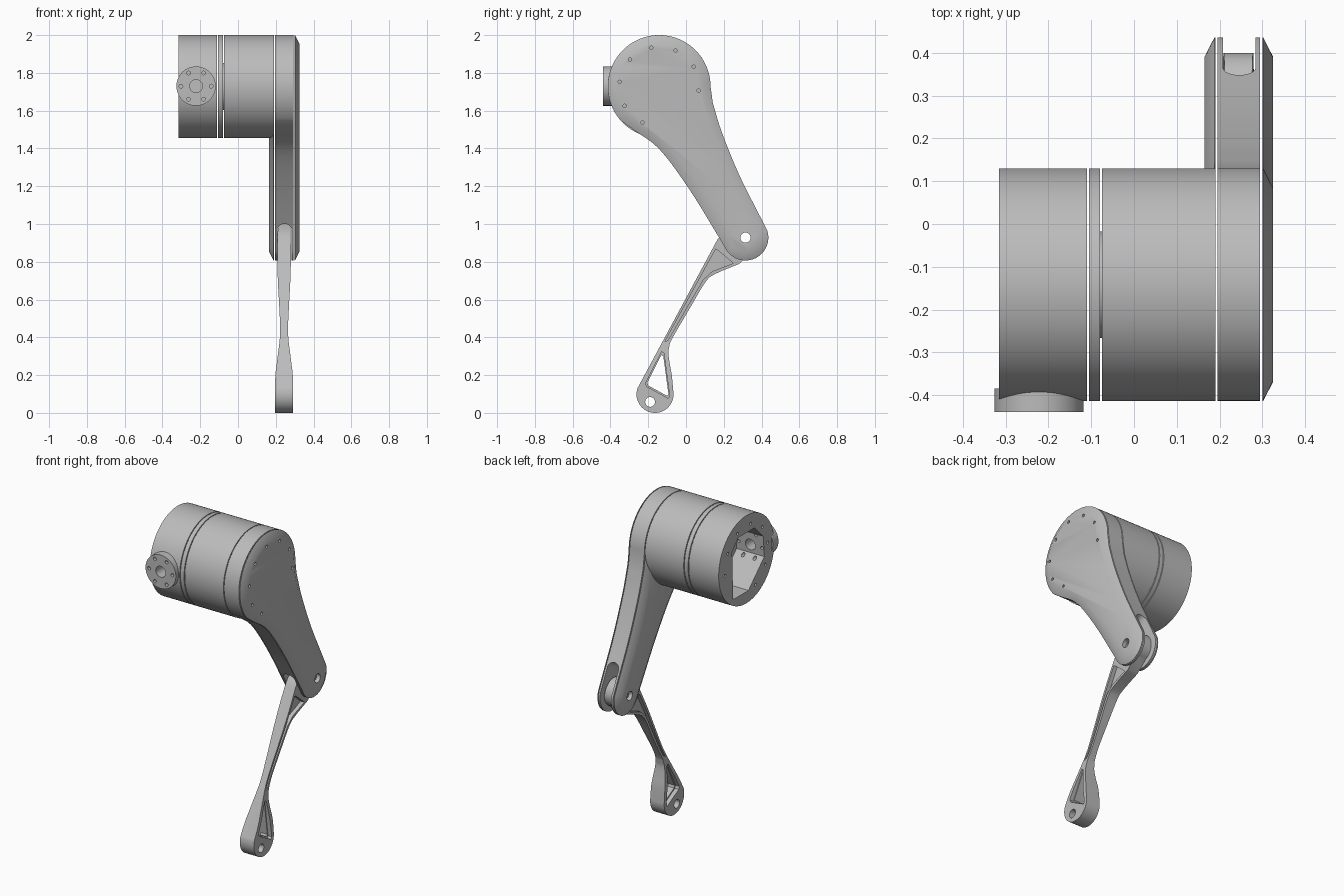
import bpy, bmesh
from math import cos, sin, radians
from mathutils import Vector

cube = bpy.data.objects.get("Cube")
if cube:
    bpy.data.objects.remove(cube, do_unlink=True)

grey = bpy.data.materials.new("metal_grey")
grey.use_nodes = True
grey.diffuse_color = (0.5, 0.5, 0.5, 1)
grey.node_tree.nodes["Principled BSDF"].inputs["Base Color"].default_value = (0.5, 0.5, 0.5, 1)

HIP, KNEE, FOOT = (-0.142, 1.728), (0.315, 0.928), (-0.164, 0.098)
FLANGE = (-0.222, 1.73)
R = 0.272
MID = 0.244  # x of the leg's middle plane


def arc(c, r, a0, a1, n):
    return [(c[0] + r * cos(radians(a0 + (a1 - a0) * i / n)),
             c[1] + r * sin(radians(a0 + (a1 - a0) * i / n))) for i in range(n + 1)]


def circle(c, r, n=24):
    return arc(c, r, 0, 360, n)[:-1]


def spline(pts, steps=5):
    """Catmull-Rom curve through the points."""
    p = [Vector(q) for q in pts]
    p = [2 * p[0] - p[1]] + p + [2 * p[-1] - p[-2]]
    out = []
    for a, b, c, d in zip(p, p[1:], p[2:], p[3:]):
        for i in range(steps):
            t = i / steps
            out.append(tuple(0.5 * (2 * b + (c - a) * t + (2 * a - 5 * b + 4 * c - d) * t * t
                                    + (3 * b - a - 3 * c + d) * t ** 3)))
    return out + [tuple(p[-2])]


def prism(name, outlines, lo, hi, axis="x", chamfer=None):
    """Extrude outlines along an axis; chamfer = (inset, rise) on the far cap."""
    bm = bmesh.new()
    for pts in outlines:
        put = (lambda d, p: (d, p[0], p[1])) if axis == "x" else (lambda d, p: (p[0], d, p[1]))
        a = [bm.verts.new(put(lo, p)) for p in pts]
        b = [bm.verts.new(put(hi, p)) for p in pts]
        bm.faces.new(a)
        cap = bm.faces.new(b)
        for i in range(len(pts)):
            j = (i + 1) % len(pts)
            bm.faces.new((a[i], a[j], b[j], b[i]))
        bmesh.ops.recalc_face_normals(bm, faces=bm.faces[:])
        if chamfer:
            bmesh.ops.inset_region(bm, faces=[cap], thickness=chamfer[0], use_even_offset=True)
            bmesh.ops.translate(bm, verts=cap.verts[:], vec=(chamfer[1], 0, 0))
    bmesh.ops.recalc_face_normals(bm, faces=bm.faces[:])
    me = bpy.data.meshes.new(name)
    bm.to_mesh(me)
    bm.free()
    me.materials.append(grey)
    ob = bpy.data.objects.new(name, me)
    bpy.context.collection.objects.link(ob)
    return ob


def activate(ob):
    bpy.ops.object.select_all(action="DESELECT")
    ob.select_set(True)
    bpy.context.view_layer.objects.active = ob


def boolean(ob, cutter, operation="DIFFERENCE"):
    cutter.hide_render = True
    mod = ob.modifiers.new("cut", "BOOLEAN")
    mod.operation, mod.solver, mod.object = operation, "EXACT", cutter
    activate(ob)
    bpy.ops.object.modifier_apply(modifier=mod.name)
    bpy.data.objects.remove(cutter, do_unlink=True)


# Thigh outline: hip arc, front edge, knee arc, back edge
thigh = (arc(HIP, R, 0, 222, 60)
         + spline([(-0.283, 1.502), (-0.14, 1.395), (0.02, 1.18), (0.18, 0.92)])
         + arc(KNEE, 0.121, 215, 378, 36)
         + spline([(0.40, 1.025), (0.283, 1.257), (0.19, 1.485), (0.142, 1.64)]))

# Hip drum sections
drum = circle(HIP, R, 96)
housing = prism("hip_housing", [drum], -0.315, -0.11)
ring = prism("drum_ring", [drum], -0.105, -0.08)
hub = prism("drum_hub", [circle(HIP, 0.125, 48)], -0.082, -0.073)
body = prism("drum_body", [drum], -0.075, 0.19)

# Thigh slab and its two chamfered covers
slab = prism("thigh_core", [thigh], 0.195, 0.295)
outer = prism("thigh_outer_cover", [thigh], 0.3, 0.302, chamfer=(0.045, 0.023))
inner = prism("thigh_inner_cover", [thigh], 0.19, 0.188, chamfer=(0.045, -0.023))

# Housing cavity
cavity = [(0.14, 0.1), (0.08, 0.165), (-0.08, 0.165), (-0.165, 0.08),
          (-0.175, -0.05), (-0.02, -0.2), (0.13, -0.2)]
boolean(housing, prism("cutter", [[(HIP[0] + y, HIP[1] + z) for y, z in cavity]], -0.4, -0.125))
motor = prism("motor_boss", [circle(HIP, 0.1, 48)], -0.15, -0.12)

# Mounting flange on the front, bored through the housing wall
flange = prism("mount_flange", [circle(FLANGE, 0.104, 64)], -0.44, -0.385, "y")
bores = [circle(FLANGE, 0.034)] + [circle(p, 0.01, 12) for p in circle(FLANGE, 0.08, 6)]
for part in (flange, housing):
    boolean(part, prism("cutter", bores, -0.5, -0.25, "y"))

# Screw holes around the hip and the knee pin hole
screws = [circle(p, 0.009, 12) for p in arc(HIP, 0.21, -6, 245, 7)]
pin = circle(KNEE, 0.027)
for part, holes in ((housing, screws), (ring, screws), (body, screws),
                    (slab, screws + [pin]), (outer, screws + [pin]), (inner, [pin])):
    boolean(part, prism("cutter", holes, -0.5, 0.5))

# Rounded knee slot, cut square to the thigh
slot = arc((MID + 0.002, 0.117), 0.038, 0, 180, 16) + [(MID - 0.036, -0.3), (MID + 0.04, -0.3)]
cutter = prism("cutter", [slot], -0.4, 0.4, "y")
cutter.location = (0, *KNEE)
cutter.rotation_euler = (radians(30), 0, 0)
bpy.context.view_layer.update()
boolean(slab, cutter)

# Shin: side outline trimmed by a waisted front outline
shin_side = (arc(FOOT, 0.098, 159, 365, 40)
             + spline([(-0.075, 0.2), (-0.092, 0.3), (-0.09, 0.345), (-0.072, 0.395),
                       (0.022, 0.557), (0.105, 0.695), (0.16, 0.738), (0.28, 0.788)])
             + arc(KNEE, 0.085, -65, 110, 30)
             + [(0.24, 0.985), (0.19, 0.95), (0.165, 0.915)])
shin = prism("shin", [shin_side], 0.1, 0.4)
half = spline([(0.048, -0.05), (0.048, 0.1), (0.046, 0.2), (0.034, 0.3), (0.021, 0.42),
               (0.025, 0.55), (0.033, 0.7), (0.036, 0.85), (0.031, 1.05)])
waist = [(MID + w, z) for w, z in half] + [(MID - w, z) for w, z in reversed(half)]
boolean(shin, prism("cutter", [waist], -0.6, 0.6, "y"), "INTERSECT")

# Recessed web on both sides of the shin, foot window and pin holes
web = [(-0.113, 0.375), (0.158, 0.868), (0.2, 0.835), (0.25, 0.792), (0.14, 0.75),
       (0.09, 0.705), (0.005, 0.56), (-0.095, 0.385)]
window = [(-0.13, 0.307), (-0.12, 0.3), (-0.093, 0.1), (-0.1, 0.09), (-0.2, 0.145), (-0.205, 0.16)]
mid = (-0.14, 0.18)
frame = [tuple(m + (c - m) * 1.14 for c, m in zip(p, mid)) for p in window]
for side in (-1, 1):
    boolean(shin, prism("cutter", [web], MID + side * 0.011, MID + side * 0.1))
    boolean(shin, prism("cutter", [frame], MID + side * 0.022, MID + side * 0.1))
boolean(shin, prism("cutter", [window, pin, circle((-0.19, 0.058), 0.026)], 0, 0.5))

# Smooth shading with crisp edges
for ob in (housing, ring, hub, body, slab, outer, inner, motor, flange, shin):
    activate(ob)
    bpy.ops.object.shade_smooth_by_angle(angle=radians(28))
